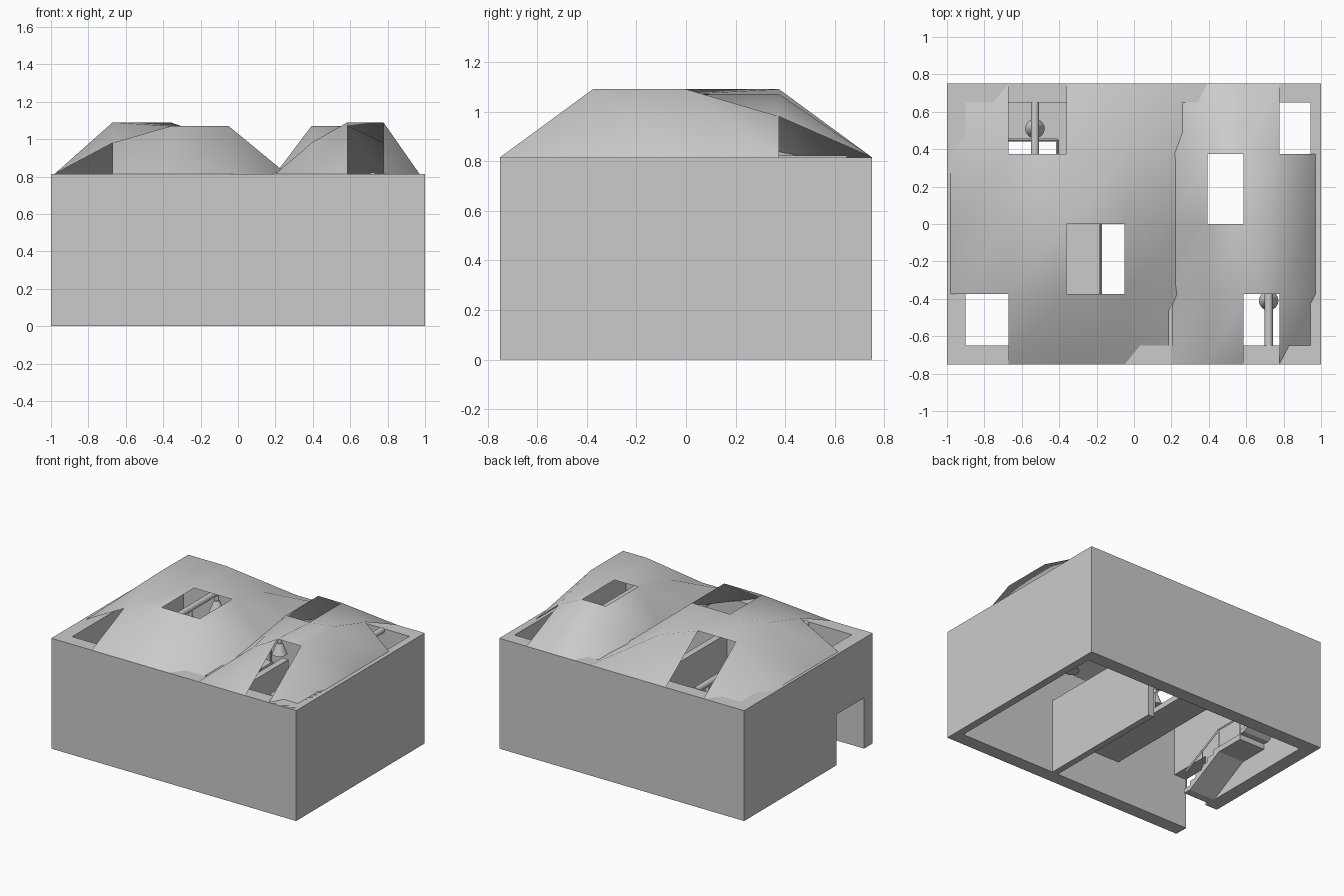
import bpy, bmesh, math
from mathutils import Vector

if "Cube" in bpy.data.objects:
    bpy.data.objects.remove(bpy.data.objects["Cube"])


def mesh_object(name, verts, faces):
    me = bpy.data.meshes.new(name)
    me.from_pydata(verts, [], faces)
    bm = bmesh.new()
    bm.from_mesh(me)
    bmesh.ops.recalc_face_normals(bm, faces=bm.faces)
    bm.to_mesh(me)
    bm.free()
    ob = bpy.data.objects.new(name, me)
    bpy.context.collection.objects.link(ob)
    return ob


def box(name, x, y, z):
    v = [(a, b, c) for a in x for b in y for c in z]
    f = [(0, 1, 3, 2), (4, 6, 7, 5), (0, 4, 5, 1), (2, 3, 7, 6), (0, 2, 6, 4), (1, 5, 7, 3)]
    return mesh_object(name, v, f)


def prism(name, outline, x0, x1):
    """Extrude a (y, z) outline along x."""
    n = len(outline)
    v = [(x, y, z) for x in (x0, x1) for y, z in outline]
    f = [tuple(range(n)), tuple(range(2 * n - 1, n - 1, -1))]
    f += [(i, (i + 1) % n, n + (i + 1) % n, n + i) for i in range(n)]
    return mesh_object(name, v, f)


def rod(name, a, b, r, sides=16, r2=None):
    a, b = Vector(a), Vector(b)
    d = b - a
    bpy.ops.mesh.primitive_cone_add(vertices=sides, radius1=r, radius2=r if r2 is None else r2,
                                    depth=d.length, location=(a + b) / 2,
                                    rotation=d.to_track_quat('Z', 'Y').to_euler())
    ob = bpy.context.object
    ob.name = name
    bpy.ops.object.shade_smooth_by_angle(angle=math.radians(40))
    return ob


def railing(name, a, b, height=0.13, posts=4):
    a, b = Vector(a), Vector(b)
    up = Vector((0, 0, height))
    rod(name + "_top", a + up, b + up, 0.008, 4)
    for i in range(posts):
        p = a.lerp(b, i / (posts - 1))
        rod(name + "_post", p, p + up, 0.006, 4)


# Outer walls, with a doorway in the left one
H = 0.815
box("front_wall", (-1, 1), (-0.75, -0.65), (0, H))
box("back_wall", (-1, 1), (0.65, 0.75), (0, H))
box("right_wall", (0.945, 1), (-0.65, 0.65), (0, H))
box("left_wall", (-1, -0.9), (-0.33, 0.65), (0, H))
box("door_lintel", (-1, -0.9), (-0.65, -0.33), (0.375, H))

# Two roof mounds on a 4 x 4 grid with three open cells; one is the other turned half round
INNER = [[0.98, 1.07, 1.07], [1.09, 1.07, 1.07], [1.09, 1.09, 0.98]]
HOLES = {(0, 0), (1, 3), (2, 1)}


def mound(name, x0, x1, turned):
    v, f = [], []
    for j in range(5):
        for i in range(5):
            a, b = (4 - i, 4 - j) if turned else (i, j)
            z = INNER[b - 1][a - 1] if 0 < a < 4 and 0 < b < 4 else H
            v.append((x0 + (x1 - x0) * i / 4, -0.75 + 0.375 * j, z))
    for j in range(4):
        for i in range(4):
            if ((3 - i, 3 - j) if turned else (i, j)) not in HOLES:
                k = j * 5 + i
                f.append((k, k + 1, k + 6, k + 5))
    ob = mesh_object(name, v, f)
    for p in ob.data.polygons:
        p.use_smooth = True
    if sum(p.normal.z for p in ob.data.polygons) < 0:
        ob.data.flip_normals()


mound("large_roof_mound", -0.98, 0.26, False)
mound("small_roof_mound", 0.2, 0.97, True)

# Partition and upper floor
box("partition", (0.12, 0.167), (-0.65, 0.35), (0, 0.55))
box("upper_floor", (-0.41, -0.17), (-0.65, 0.65), (0.29, 0.33))
box("upper_landing", (-0.9, -0.41), (0.455, 0.65), (0.29, 0.33))


# Staircase along the left wall: flight, landing, flight
def flight(name, y0, z0, y1, z1, n):
    dy, dz = (y1 - y0) / n, (z1 - z0) / n
    pts = []
    for i in range(n):
        pts += [(y0 + i * dy, z0 + i * dz), (y0 + i * dy, z0 + (i + 1) * dz)]
    pts += [(y1, z1), (y1, z1 - 0.04), (y0 + dy, z0)]
    prism(name, pts, -0.9, -0.69)


flight("lower_flight", -0.3, 0, 0.06, 0.2, 6)
box("stair_landing", (-0.9, -0.69), (0.06, 0.28), (0.16, 0.2))
flight("upper_flight", 0.28, 0.2, 0.455, 0.33, 4)

# Railings
railing("lower_stair_rail", (-0.69, -0.28, 0.03), (-0.69, 0.06, 0.2), posts=3)
railing("landing_rail", (-0.69, 0.06, 0.2), (-0.69, 0.28, 0.2), posts=2)
railing("upper_stair_rail", (-0.69, 0.28, 0.2), (-0.69, 0.45, 0.33), posts=2)
railing("stairwell_back_rail", (-0.67, 0.45, 0.32), (-0.41, 0.45, 0.32), posts=3)
railing("stairwell_side_rail", (-0.41, -0.64, 0.32), (-0.41, 0.45, 0.32), posts=6)
railing("floor_edge_rail", (-0.18, -0.64, 0.32), (-0.18, 0.64, 0.32), posts=7)

# Beams with hanging lamps
for x in (-0.53, 0.2, 0.72):
    rod("beam", (x, -0.65, 0.8), (x, 0.65, 0.8), 0.022)
    for y in (-0.41, -0.1, 0.2, 0.51):
        rod("lamp_cap", (x, y, 0.74), (x, y, 0.785), 0.016)
        rod("lamp_shade", (x, y, 0.66), (x, y, 0.74), 0.052, 24, 0.02)
